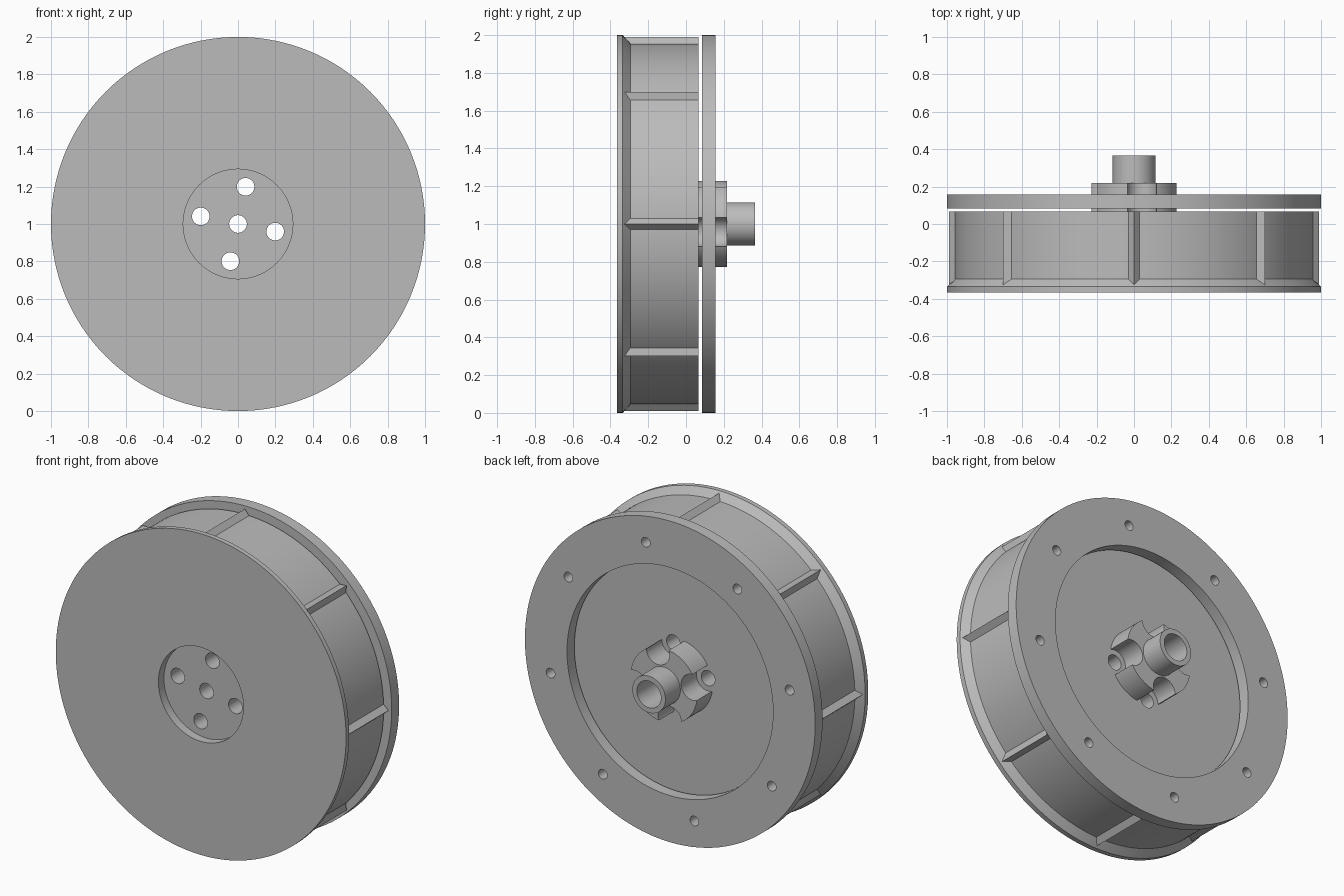
import bpy, bmesh, math
from mathutils import Matrix, Vector

if "Cube" in bpy.data.objects:
    bpy.data.objects.remove(bpy.data.objects["Cube"], do_unlink=True)

grey = bpy.data.materials.new("plain_grey")
grey.use_nodes = True
grey.diffuse_color = (0.5, 0.5, 0.5, 1)
grey.node_tree.nodes["Principled BSDF"].inputs["Base Color"].default_value = (0.5, 0.5, 0.5, 1)

CENTRE = Vector((0, 0, 1))
HOLE_TILT = math.radians(-11.5)


def add_object(name, bm):
    bmesh.ops.recalc_face_normals(bm, faces=bm.faces)
    mesh = bpy.data.meshes.new(name)
    bm.to_mesh(mesh)
    bm.free()
    mesh.materials.append(grey)
    obj = bpy.data.objects.new(name, mesh)
    obj.location = CENTRE
    bpy.context.collection.objects.link(obj)
    return obj


def lathe(name, profile, segments=128):
    """Spin a closed (radius, y) profile around the wheel axis."""
    bm = bmesh.new()
    rings = []
    for i in range(segments):
        a = math.tau * i / segments
        rings.append([bm.verts.new((r * math.cos(a), y, r * math.sin(a))) for r, y in profile])
    n = len(profile)
    for i in range(segments):
        here, after = rings[i], rings[(i + 1) % segments]
        for j in range(n):
            k = (j + 1) % n
            bm.faces.new((here[j], here[k], after[k], after[j]))
    return add_object(name, bm)


def drill(target, count, distance, radius):
    """Cut a circle of round holes parallel to the axis."""
    bm = bmesh.new()
    for i in range(count):
        a = HOLE_TILT + math.tau * i / count
        place = Matrix.Translation((distance * math.cos(a), 0, distance * math.sin(a)))
        bmesh.ops.create_cone(bm, cap_ends=True, segments=40, radius1=radius, radius2=radius,
                              depth=2, matrix=place @ Matrix.Rotation(math.pi / 2, 4, 'X'))
    cutter = add_object("hole_cutter", bm)
    cutter.hide_render = True
    mod = target.modifiers.new("holes", 'BOOLEAN')
    mod.operation = 'DIFFERENCE'
    mod.solver = 'EXACT'
    mod.object = cutter
    select(target)
    bpy.ops.object.modifier_apply(modifier=mod.name)
    bpy.data.objects.remove(cutter, do_unlink=True)


def select(obj):
    bpy.ops.object.select_all(action='DESELECT')
    obj.select_set(True)
    bpy.context.view_layer.objects.active = obj


def smooth(obj):
    select(obj)
    bpy.ops.object.shade_smooth_by_angle(angle=math.radians(30))


# Drum with flared front rim, shallow front recess and axle hole
drum = lathe("drum", [(0.047, -0.31), (0.293, -0.31), (0.293, -0.365), (1, -0.365),
                      (1, -0.335), (0.957, -0.295), (0.957, 0.067), (0.047, 0.067)])
drill(drum, 4, 0.203, 0.047)
smooth(drum)

# Loose ring behind the drum
ring = lathe("back_ring", [(0.71, 0.084), (1, 0.084), (1, 0.157), (0.71, 0.157)])
drill(ring, 8, 0.84, 0.03)
smooth(ring)

# Scalloped hub with its axle tube
hub = lathe("hub", [(0.083, 0.067), (0.23, 0.067), (0.23, 0.218), (0.114, 0.218),
                    (0.114, 0.365), (0.083, 0.365)], 96)
drill(hub, 4, 0.203, 0.08)
smooth(hub)

# Wedge-shaped ribs around the drum
bm = bmesh.new()
for i in range(8):
    turn = Matrix.Rotation(math.tau * i / 8, 4, 'Y')
    ends = [[bm.verts.new(turn @ Vector((x, y, z)))
             for x, z in ((-0.042, 0.942), (0.042, 0.942), (0, 0.99))]
            for y in (-0.33, 0.067)]
    for end in ends:
        bm.faces.new(end)
    for j in range(3):
        k = (j + 1) % 3
        bm.faces.new((ends[0][j], ends[0][k], ends[1][k], ends[1][j]))
add_object("drum_ribs", bm)
